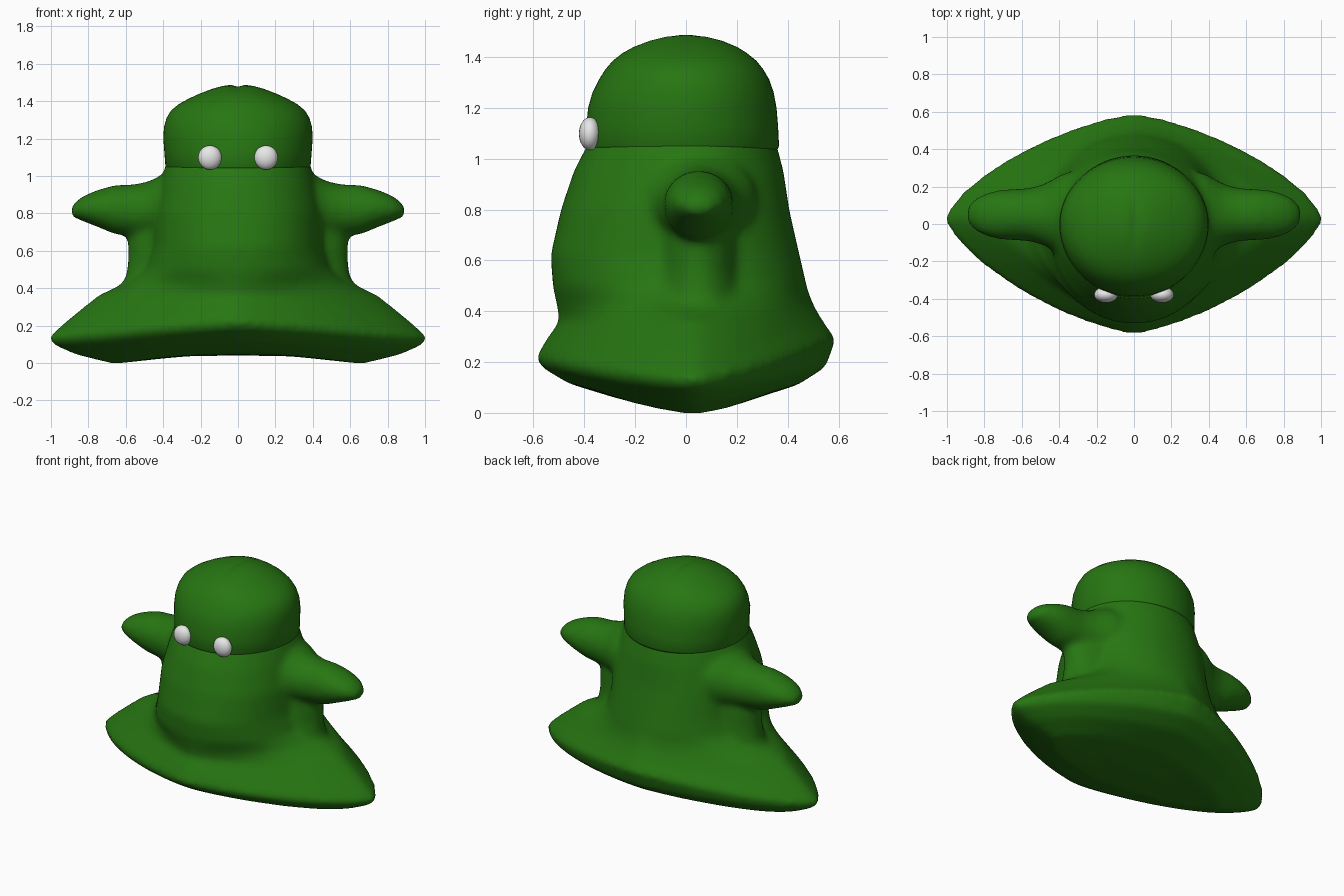
import bpy, bmesh, math
from mathutils import Vector

SEG = 72


def material(name, rgb):
    m = bpy.data.materials.new(name)
    m.diffuse_color = (*rgb, 1)
    return m


green = material("deep green", (0.02, 0.18, 0.006))
white = material("eye white", (0.8, 0.8, 0.8))


def loft(bm, rings):
    """Skin closed rings of points and cap both ends with fans."""
    loops = [[bm.verts.new(p) for p in r] for r in rings]
    n = len(loops[0])
    for a, b in zip(loops, loops[1:]):
        for i in range(n):
            j = (i + 1) % n
            bm.faces.new((a[i], a[j], b[j], b[i]))
    for loop in (loops[0], loops[-1]):
        c = bm.verts.new(sum((v.co for v in loop), Vector()) / n)
        for i in range(n):
            bm.faces.new((loop[i], loop[(i + 1) % n], c))


def body_ring(z_side, z_front, z_back, rx, front, back, power, cy=0.0):
    """Superellipse ring with its own height at the sides, front and back."""
    pts = []
    for i in range(SEG):
        a = 2 * math.pi * i / SEG
        c, s = math.cos(a), math.sin(a)
        x = rx * math.copysign(abs(c) ** (2 / power), c)
        y = (back if s > 0 else front) * math.copysign(abs(s) ** (2 / power), s)
        z = z_side + ((z_back if s > 0 else z_front) - z_side) * s * s
        pts.append(Vector((x, y + cy * c * c, z)))
    return pts


def finish(bm, name, mat):
    bmesh.ops.recalc_face_normals(bm, faces=bm.faces)
    me = bpy.data.meshes.new(name)
    bm.to_mesh(me)
    bm.free()
    me.materials.append(mat)
    me.polygons.foreach_set("use_smooth", [True] * len(me.polygons))
    ob = bpy.data.objects.new(name, me)
    bpy.context.collection.objects.link(ob)
    return ob


# Body with flared skirt, listed from the underside up to the neck
bm = bmesh.new()
loft(bm, [body_ring(*r) for r in (
    (0.035, 0.045, 0.045, 0.30, 0.15, 0.13, 2.0, 0.03),
    (-0.005, 0.06, 0.05, 0.67, 0.28, 0.25, 1.6, 0.03),
    (0.045, 0.115, 0.11, 0.87, 0.46, 0.44, 1.5, 0.03),
    (0.10, 0.18, 0.18, 0.995, 0.57, 0.55, 1.45, 0.03),
    (0.14, 0.22, 0.29, 1.012, 0.59, 0.59, 1.42, 0.03),
    (0.24, 0.29, 0.36, 0.90, 0.55, 0.54, 1.4, 0.03),
    (0.36, 0.36, 0.42, 0.75, 0.498, 0.505, 1.45, 0.03),
    (0.43, 0.42, 0.48, 0.60, 0.508, 0.48, 1.65, 0.03),
    (0.50, 0.50, 0.53, 0.50, 0.524, 0.468, 2.0),
    (0.62, 0.62, 0.62, 0.46, 0.533, 0.447, 2.1),
    (0.80, 0.80, 0.80, 0.45, 0.492, 0.406, 2.1),
    (0.95, 0.95, 0.95, 0.42, 0.442, 0.384, 2.0),
    (1.08, 1.08, 1.08, 0.38, 0.375, 0.35, 2.0))])

for side in (1, -1):
    # Arm: x, centre height, half height, half depth
    loft(bm, [[Vector((side * x, 0.05 + ry * math.cos(2 * math.pi * i / 32),
                       zc + rz * math.sin(2 * math.pi * i / 32))) for i in range(32)]
              for x, zc, rz, ry in (
        (0.20, 0.85, 0.21, 0.26), (0.38, 0.835, 0.185, 0.22),
        (0.48, 0.82, 0.15, 0.165), (0.56, 0.815, 0.14, 0.142),
        (0.66, 0.82, 0.132, 0.137), (0.75, 0.826, 0.10, 0.128),
        (0.83, 0.825, 0.068, 0.10), (0.88, 0.815, 0.038, 0.058),
        (0.897, 0.81, 0.012, 0.02))])
    # Fold of cloth hanging below the arm: z, reach in x, half depth
    loft(bm, [[Vector((side * (0.3 + (reach - 0.3) * math.cos(2 * math.pi * i / 32)),
                       0.05 + ry * math.sin(2 * math.pi * i / 32), z)) for i in range(32)]
              for z, reach, ry in (
        (0.25, 0.70, 0.22), (0.40, 0.64, 0.20), (0.46, 0.60, 0.18),
        (0.55, 0.588, 0.165), (0.65, 0.59, 0.16), (0.80, 0.59, 0.14))])

body = finish(bm, "body_and_arms", green)
# Fuse the parts and soften the joins
mod = body.modifiers.new("fuse", 'REMESH')
mod.mode = 'VOXEL'
mod.voxel_size = 0.02
mod.use_smooth_shade = True
mod = body.modifiers.new("soften", 'SMOOTH')
mod.factor = 0.5
mod.iterations = 10

# Head dome overlapping the neck, with a small crease on top
bm = bmesh.new()
loft(bm, [body_ring(z, z, z, rx, f, b, 2.0) for z, rx, f, b in (
    (1.035, 0.38, 0.39, 0.36), (1.05, 0.388, 0.398, 0.366), (1.13, 0.394, 0.392, 0.362),
    (1.20, 0.399, 0.385, 0.356), (1.26, 0.396, 0.368, 0.345), (1.31, 0.382, 0.343, 0.328),
    (1.35, 0.358, 0.318, 0.305), (1.385, 0.315, 0.288, 0.277), (1.415, 0.26, 0.25, 0.24),
    (1.44, 0.205, 0.205, 0.20), (1.465, 0.14, 0.145, 0.145), (1.48, 0.085, 0.09, 0.09),
    (1.488, 0.04, 0.045, 0.045), (1.49, 0.015, 0.015, 0.015))])
for v in bm.verts:
    if v.co.z > 1.43:
        v.co.z -= 0.014 * math.exp(-(v.co.x / 0.025) ** 2) * max(0, 1 - abs(v.co.y) / 0.2)
finish(bm, "head", green)

# Eyes
for side, label in ((-1, "left"), (1, "right")):
    bm = bmesh.new()
    bmesh.ops.create_uvsphere(bm, u_segments=24, v_segments=16, radius=1)
    for v in bm.verts:
        v.co = Vector((v.co.x * 0.063 + side * 0.15, v.co.y * 0.043 - 0.378,
                       v.co.z * 0.065 + 1.098))
    finish(bm, "eye_" + label, white)
